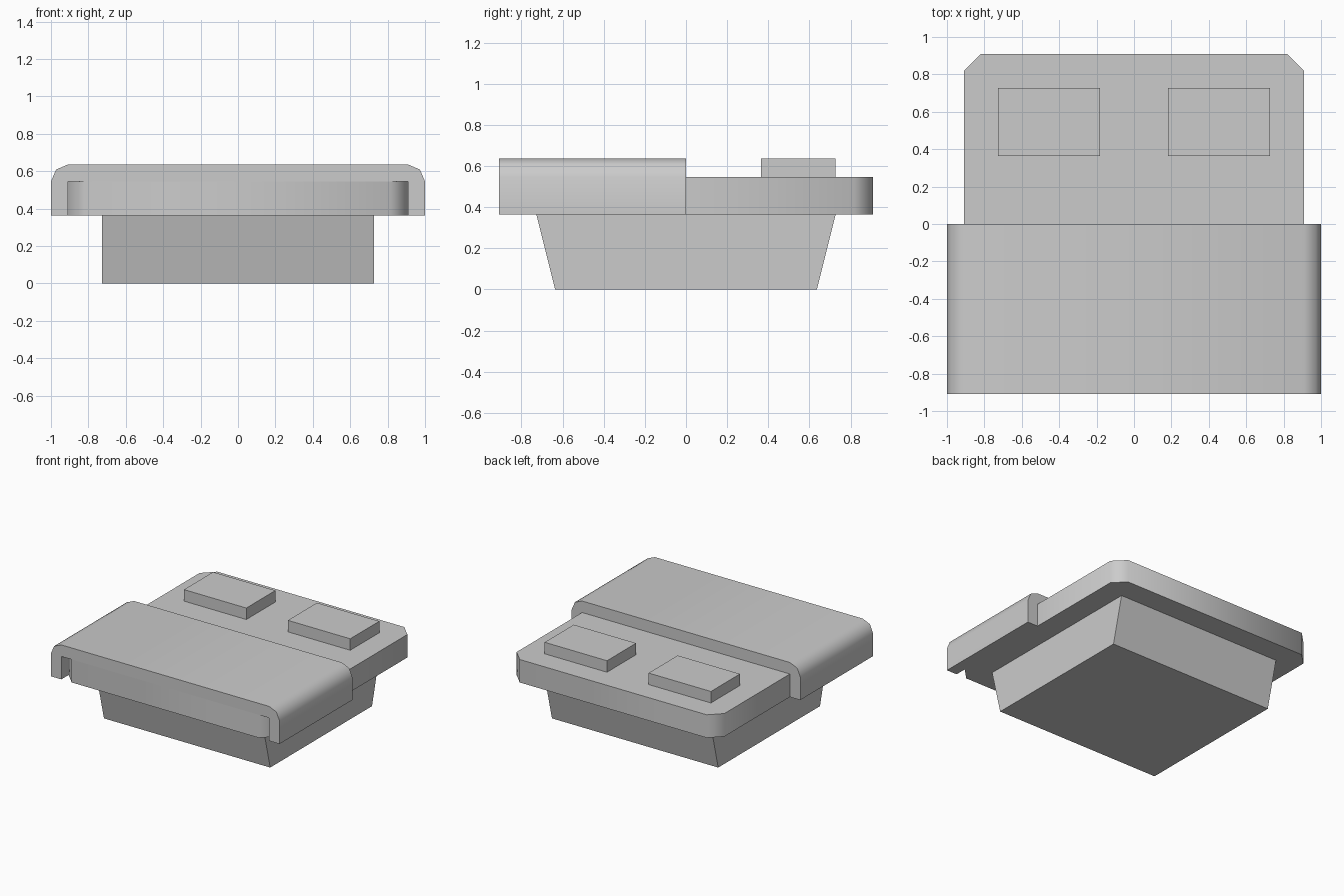
import bpy
import bmesh
from math import radians
from mathutils import Vector

cube = bpy.data.objects.get("Cube")
if cube:
    bpy.data.objects.remove(cube, do_unlink=True)

U = 1 / 11  # design grid unit

grey = bpy.data.materials.new("light_grey")
grey.use_nodes = True
colour = (0.6, 0.6, 0.6, 1)
grey.diffuse_color = colour
grey.node_tree.nodes["Principled BSDF"].inputs["Base Color"].default_value = colour


def prism(name, outline, place, start, end, smooth=False):
    """Extrude an outline; place(a, b, depth) maps it into space in grid units."""
    bm = bmesh.new()
    face = bm.faces.new([bm.verts.new(Vector(place(a, b, start)) * U) for a, b in outline])
    grown = bmesh.ops.extrude_face_region(bm, geom=[face], use_keep_orig=True)
    verts = [g for g in grown["geom"] if isinstance(g, bmesh.types.BMVert)]
    shift = Vector(place(0, 0, end)) - Vector(place(0, 0, start))
    bmesh.ops.translate(bm, verts=verts, vec=shift * U)
    bmesh.ops.recalc_face_normals(bm, faces=bm.faces)
    mesh = bpy.data.meshes.new(name)
    bm.to_mesh(mesh)
    bm.free()
    mesh.materials.append(grey)
    obj = bpy.data.objects.new(name, mesh)
    bpy.context.collection.objects.link(obj)
    if smooth:
        bpy.ops.object.select_all(action="DESELECT")
        obj.select_set(True)
        bpy.context.view_layer.objects.active = obj
        bpy.ops.object.shade_smooth_by_angle(angle=radians(50))
    return obj


def along_x(a, b, d):
    return (d, a, b)


def along_y(a, b, d):
    return (a, d, b)


def along_z(a, b, d):
    return (a, b, d)


def mirrored(half):
    """Complete a right-hand outline with its reflection across zero."""
    return half + [(-a, b) for a, b in reversed(half)]


# Bed base, tapering toward the floor at front and back
prism("bed_base", mirrored([(7, 0), (8, 4)]), along_x, -8, 8)

# Mattress with cut vertical corners
prism("mattress", mirrored([(9, -10), (10, -9), (10, 9), (9, 10)]),
      along_z, 4, 6, smooth=True)

# Blanket draped over the front half, open underneath
prism("blanket", mirrored([(10, 6), (10, 4), (11, 4), (11, 6), (10.7, 6.7), (10, 7)]),
      along_y, -10, 0, smooth=True)

# Pair of pillows at the back
for side, name in ((1, "left_pillow"), (-1, "right_pillow")):
    prism(name, [(2 * side, 4), (8 * side, 4), (8 * side, 8), (2 * side, 8)],
          along_z, 6, 7)
